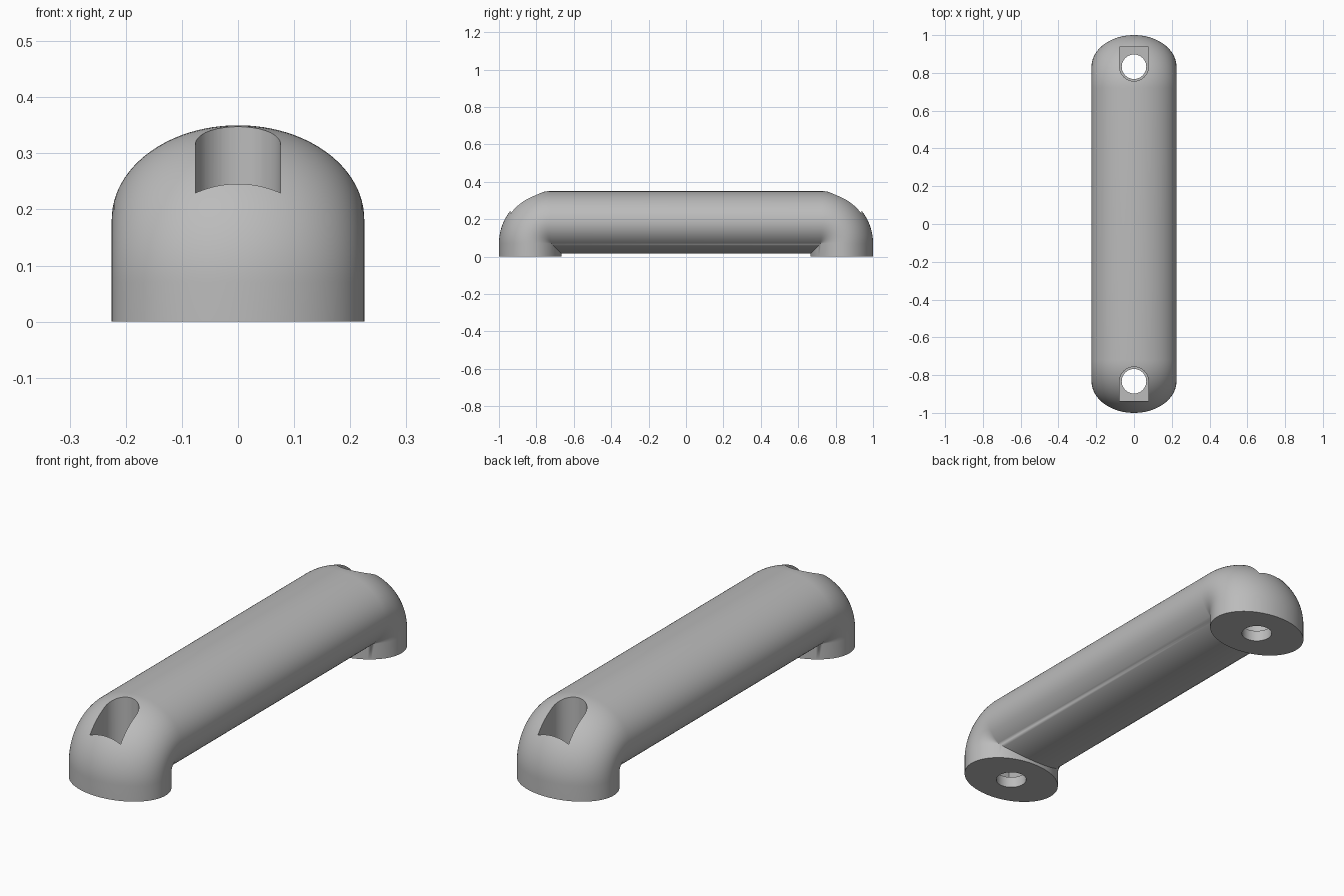
import bpy, bmesh
from math import sin, cos, pi, radians

HALF_WIDTH, HALF_DEPTH = 0.225, 0.1675   # elliptical grip section
BEND_Y, BEND_Z, BEND_R = 0.72, 0.07, 0.1125
SCREW_Y = 0.8325
SEGMENTS, STEPS = 96, 28

cube = bpy.data.objects.get("Cube")
if cube:
    bpy.data.objects.remove(cube, do_unlink=True)

grey = bpy.data.materials.new("plain grey")
grey.use_nodes = True
colour = (0.5, 0.5, 0.5, 1)
grey.diffuse_color = colour
grey.node_tree.nodes["Principled BSDF"].inputs["Base Color"].default_value = colour


def make_object(name, bm):
    bmesh.ops.recalc_face_normals(bm, faces=bm.faces[:])
    mesh = bpy.data.meshes.new(name)
    bm.to_mesh(mesh)
    bm.free()
    mesh.materials.append(grey)
    obj = bpy.data.objects.new(name, mesh)
    bpy.context.collection.objects.link(obj)
    return obj


def prism(name, outline, bottom, top):
    """Upright solid with the given plan outline."""
    bm = bmesh.new()
    face = bm.faces.new([bm.verts.new((x, y, bottom)) for x, y in outline])
    up = bmesh.ops.extrude_face_region(bm, geom=[face])["geom"]
    verts = [v for v in up if isinstance(v, bmesh.types.BMVert)]
    bmesh.ops.translate(bm, verts=verts, vec=(0, 0, top - bottom))
    return make_object(name, bm)


def ring(side, bend):
    """One section of the sweep; bend is None at the foot, else 0 to 1."""
    points = []
    for i in range(SEGMENTS):
        a = 2 * pi * i / SEGMENTS
        r = BEND_R + HALF_DEPTH * cos(a)
        y, z = BEND_Y + r, 0
        if bend is not None:
            if r > 0:
                y = BEND_Y + r * cos(bend * pi / 2)
                z = BEND_Z + r * sin(bend * pi / 2)
            else:                         # inner side meets in a mitre
                z = BEND_Z + r
        points.append((HALF_WIDTH * sin(a), side * y, z))
    return points


# Handle: foot, bend, grip, bend, foot in one sweep
bends = [None] + [i / STEPS for i in range(STEPS + 1)]
sections = [ring(-1, b) for b in bends] + [ring(1, b) for b in reversed(bends)]
bm = bmesh.new()
loops = [[bm.verts.new(p) for p in s] for s in sections]
for low, high in zip(loops, loops[1:]):
    for i in range(SEGMENTS):
        j = (i + 1) % SEGMENTS
        bm.faces.new((low[i], low[j], high[j], high[i]))
bm.faces.new(loops[0])
bm.faces.new(loops[-1])
bmesh.ops.remove_doubles(bm, verts=bm.verts[:], dist=0.00001)
handle = make_object("handle", bm)

# Screw recess, open towards the end, and through hole at each foot
cutters = []
for side in (-1, 1):
    arc = [pi * i / 32 for i in range(33)]
    recess = [(0.076 * cos(a), side * (SCREW_Y - 0.076 * sin(a))) for a in arc]
    recess += [(-0.076, side * 0.938), (0.076, side * 0.938)]
    circle = [2 * pi * i / 48 for i in range(48)]
    hole = [(0.065 * cos(a), side * SCREW_Y + 0.065 * sin(a)) for a in circle]
    cutters.append(prism("recess_cutter", recess, 0.05, 0.5))
    cutters.append(prism("hole_cutter", hole, -0.1, 0.2))

bpy.ops.object.select_all(action='DESELECT')
bpy.context.view_layer.objects.active = handle
handle.select_set(True)
for cutter in cutters:
    cutter.hide_render = True
    cut = handle.modifiers.new("cut", 'BOOLEAN')
    cut.operation = 'DIFFERENCE'
    cut.solver = 'EXACT'
    cut.object = cutter
    bpy.ops.object.modifier_apply(modifier=cut.name)
    bpy.data.objects.remove(cutter, do_unlink=True)

bpy.ops.object.shade_smooth_by_angle(angle=radians(30))
